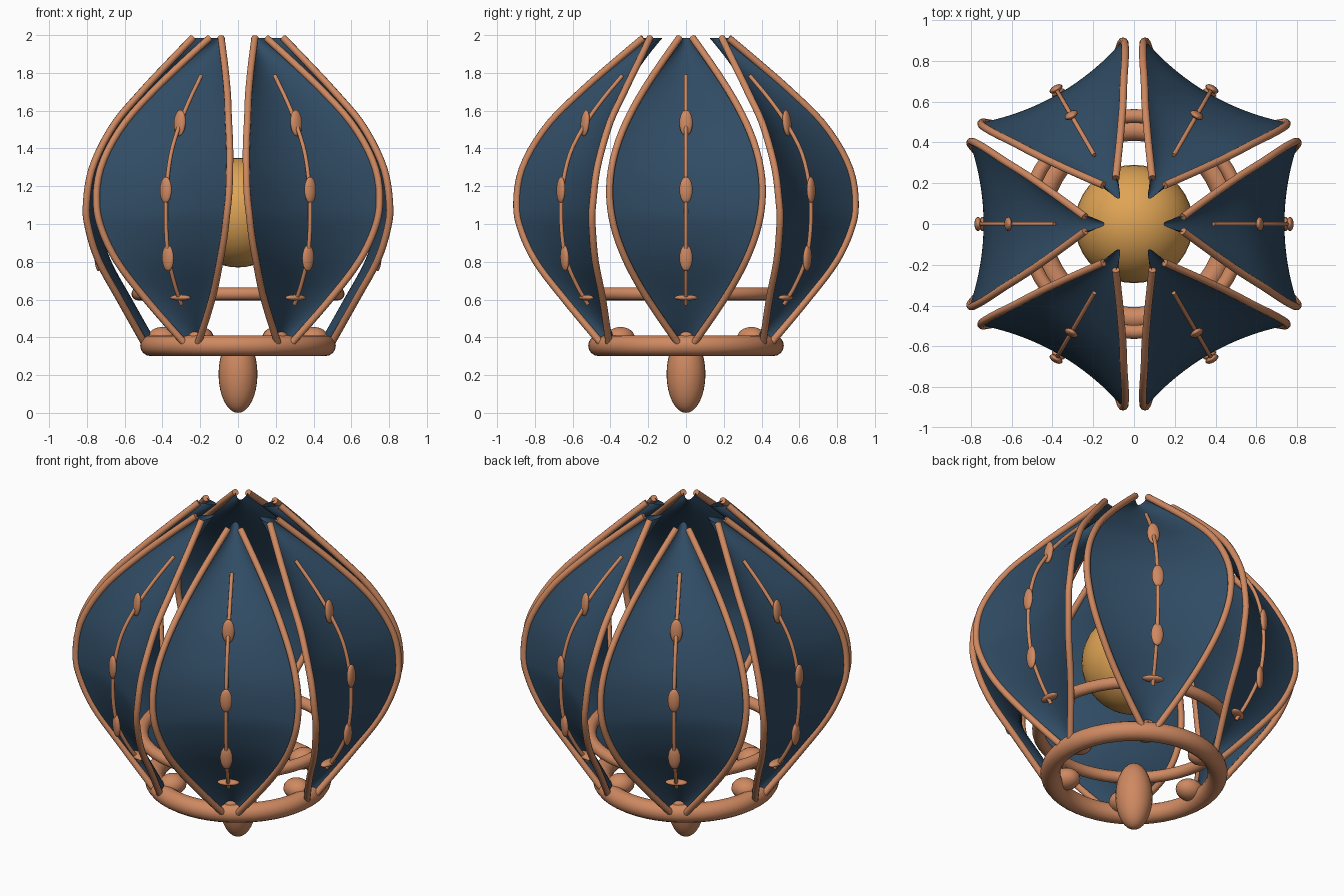
import bpy, bmesh, math
from mathutils import Matrix, Vector

if "Cube" in bpy.data.objects:
    bpy.data.objects.remove(bpy.data.objects["Cube"])


def material(name, rgb):
    m = bpy.data.materials.new(name)
    m.diffuse_color = (*rgb, 1)
    m.use_nodes = True
    m.node_tree.nodes["Principled BSDF"].inputs["Base Color"].default_value = m.diffuse_color
    return m


COPPER = material("copper", (0.62, 0.25, 0.12))
BLUE = material("dark_blue", (0.03, 0.072, 0.128))
GOLD = material("gold", (0.74, 0.37, 0.09))


def smooth_path(keys, n):
    """Sample a Catmull-Rom path through the key points."""
    pts = [Vector(k) for k in keys]
    pts = [2 * pts[0] - pts[1]] + pts + [2 * pts[-1] - pts[-2]]
    out = []
    for i in range(n + 1):
        s = i / n * (len(keys) - 1)
        j = min(int(s), len(keys) - 2)
        t = s - j
        a, b, c, d = pts[j:j + 4]
        out.append(0.5 * (2 * b + (c - a) * t + (2 * a - 5 * b + 4 * c - d) * t * t
                          + (3 * b - a - 3 * c + d) * t ** 3))
    return out


def mesh_object(name, bm, mat):
    for f in bm.faces:
        f.smooth = True
    me = bpy.data.meshes.new(name)
    bm.to_mesh(me)
    bm.free()
    me.materials.append(mat)
    ob = bpy.data.objects.new(name, me)
    bpy.context.collection.objects.link(ob)
    return ob


def ellipsoid(name, loc, radii, mat, spin, seg=20, tilt=0):
    bm = bmesh.new()
    bmesh.ops.create_uvsphere(bm, u_segments=seg, v_segments=seg // 2 + 2, radius=1)
    bm.transform(spin @ Matrix.Translation(loc) @ Matrix.Rotation(tilt, 4, 'Y')
                 @ Matrix.Diagonal((*radii, 1)))
    return mesh_object(name, bm, mat)


def tube(name, points, radius, mat, spin):
    cu = bpy.data.curves.new(name, 'CURVE')
    cu.dimensions = '3D'
    cu.bevel_depth = radius
    cu.bevel_resolution = 3
    cu.use_fill_caps = True
    sp = cu.splines.new('POLY')
    sp.points.add(len(points) - 1)
    for p, co in zip(sp.points, points):
        p.co = (*(spin @ co), 1)
    cu.materials.append(mat)
    ob = bpy.data.objects.new(name, cu)
    bpy.context.collection.objects.link(ob)
    return ob


def ring(name, z, major, minor, mat):
    bpy.ops.mesh.primitive_torus_add(location=(0, 0, z), major_radius=major,
                                     minor_radius=minor, major_segments=48,
                                     minor_segments=16)
    ob = bpy.context.object
    ob.name = name
    ob.data.materials.append(mat)
    bpy.ops.object.shade_smooth()


# Radius and height of the petal rims, from base to tip
RIM = [(0.49, 0, 0.36), (0.625, 0, 0.6), (0.735, 0, 0.8), (0.79, 0, 0.97),
       (0.803, 0, 1.1), (0.77, 0, 1.3), (0.66, 0, 1.52), (0.51, 0, 1.7),
       (0.37, 0, 1.85), (0.24, 0, 1.985)]
profile = smooth_path(RIM, 40)


def petal_point(p, u):
    """Point on a petal: u runs from -1 to 1 across, hollow in the middle."""
    t = (p.z - 0.36) / 1.625
    half = 0.035 + 0.37 * math.sin(math.pi * t)
    depth = 0.065 + 0.03 * t ** 4
    return Vector((p.x - depth * (1 - u * u), half * u, p.z))


VEIN = [(0.39, 0, 1.785), (0.51, 0, 1.66), (0.615, 0, 1.53), (0.71, 0, 1.37),
        (0.757, 0, 1.18), (0.762, 0, 0.99), (0.735, 0, 0.82), (0.67, 0, 0.68),
        (0.6, 0, 0.575)]
vein_path = smooth_path(VEIN, 32)

IDENT = Matrix.Identity(4)
for k in range(6):
    spin = Matrix.Rotation(k * math.pi / 3, 4, 'Z')
    # Petal sheet
    bm = bmesh.new()
    cols = 16
    rows = [[bm.verts.new(spin @ petal_point(p, 2 * j / cols - 1))
             for j in range(cols + 1)] for p in profile]
    for a, b in zip(rows, rows[1:]):
        for j in range(cols):
            bm.faces.new((a[j], a[j + 1], b[j + 1], b[j]))
    mesh_object(f"petal_{k}", bm, BLUE)
    # Rim tubes on both edges
    for side in (-1, 1):
        tube(f"petal_rim_{k}_{'left' if side < 0 else 'right'}",
             [petal_point(p, side) for p in profile], 0.019, COPPER, spin)
    # Central vein with flattened beads and a cross bead at the foot
    tube(f"vein_{k}", vein_path, 0.011, COPPER, spin)
    for r, z, tilt in ((0.617, 1.535, -0.35), (0.765, 1.18, -0.08), (0.742, 0.82, 0.15)):
        ellipsoid(f"vein_bead_{k}", (r, 0, z), (0.018, 0.035, 0.07), COPPER, spin, 16, tilt * 0.3)
    ellipsoid(f"vein_foot_{k}", (0.61, 0, 0.61), (0.03, 0.062, 0.016), COPPER, spin, 16)
    # Seed at the petal base
    ellipsoid(f"base_seed_{k}", (0.4, 0, 0.395), (0.08, 0.07, 0.06), COPPER, spin)

# Base ring, inner ring, hanging drop and core
ring("base_ring", 0.356, 0.463, 0.055, COPPER)
ring("inner_ring", 0.63, 0.53, 0.034, COPPER)
ellipsoid("bottom_drop", (0, 0, 0.205), (0.103, 0.103, 0.205), COPPER, IDENT, 28)
ellipsoid("core", (0, 0, 1.06), (0.29, 0.29, 0.29), GOLD, IDENT, 36)
